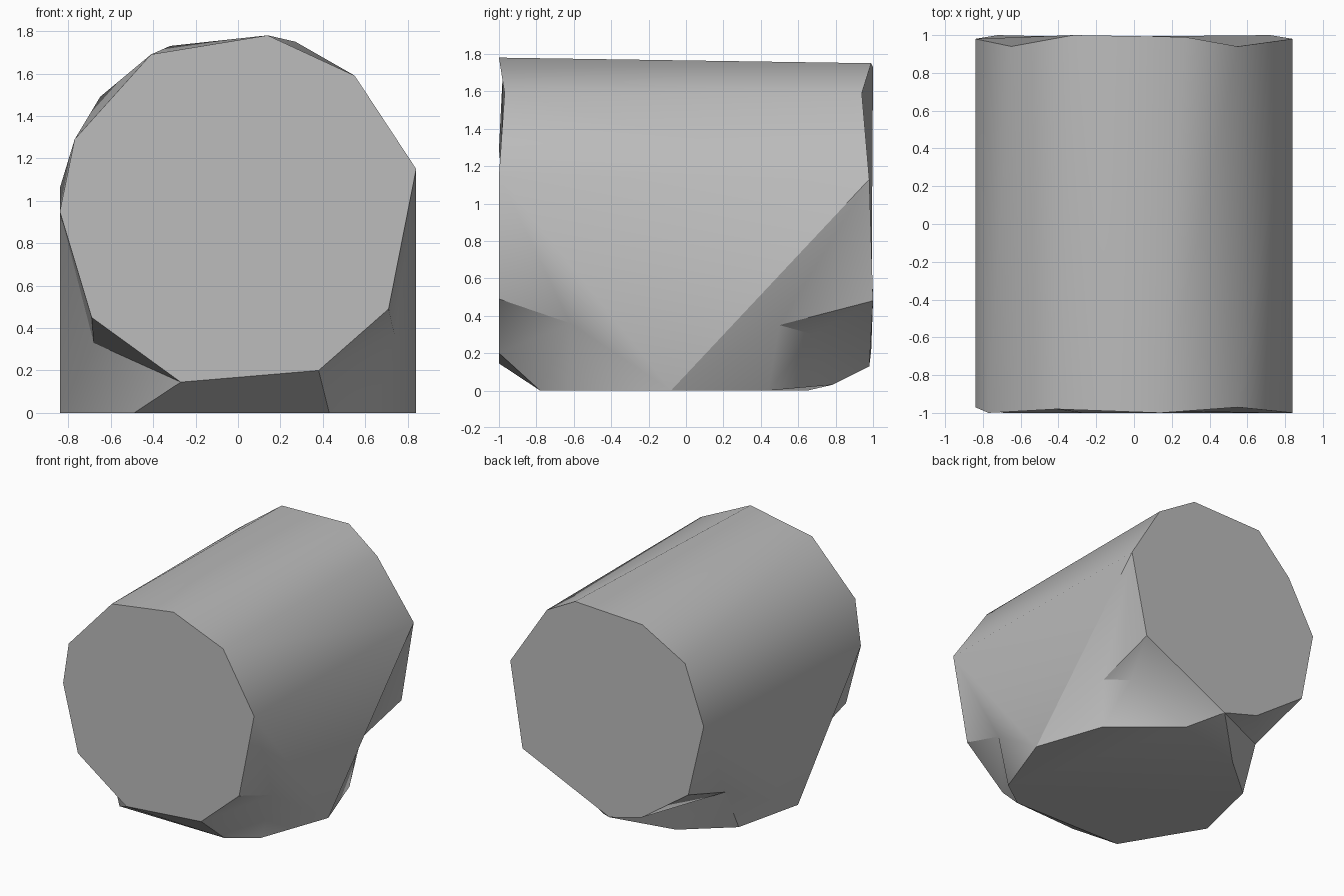
import bpy
import bmesh
import math

if "Cube" in bpy.data.objects:
    bpy.data.objects.remove(bpy.data.objects["Cube"])

# Plain grey
grey = bpy.data.materials.new("plain_grey")
grey.use_nodes = True
color = (0.5, 0.5, 0.5, 1)
grey.diffuse_color = color
grey.node_tree.nodes["Principled BSDF"].inputs["Base Color"].default_value = color

bm = bmesh.new()


def ring(points):
    return [bm.verts.new(p) for p in points]


def face(*verts):
    return bm.faces.new(verts)


def dent(point, path, closed=True):
    """Fan of triangles from a sunken point to the path around it."""
    hub = point if isinstance(point, bmesh.types.BMVert) else bm.verts.new(point)
    ends = path[1:] + path[:1] if closed else path[1:]
    for a, b in zip(path, ends):
        face(hub, a, b)


# Outlines of both ends, from the left side over the top and round underneath
front = ring([(0.84, -1, 1.15), (0.55, -0.97, 1.59), (0.14, -1, 1.78),
              (-0.41, -0.98, 1.69), (-0.77, -1, 1.29), (-0.84, -0.97, 0.95),
              (-0.69, -1, 0.45), (-0.27, -1, 0.145), (0.38, -1, 0.2), (0.71, -1, 0.49)])
back = ring([(0.84, 0.98, 1.13), (0.55, 0.94, 1.59), (0.27, 0.99, 1.75),
             (-0.32, 1, 1.73), (-0.65, 0.94, 1.49), (-0.84, 0.98, 1.06),
             (-0.72, 1, 0.5), (-0.31, 0.99, 0.21), (-0.02, 0.98, 0.13), (0.72, 1, 0.48)])
# Outline of the foot, from the left side round the front
foot = ring([(0.84, -0.08, 0), (0.64, -0.63, 0), (0.43, -0.78, 0),
             (-0.49, -0.77, 0), (-0.84, -0.19, 0), (-0.71, 0.36, 0),
             (-0.37, 0.65, 0), (0.17, 0.78, 0.03), (0.66, 0.44, 0)])
for outline in (front, back, foot):
    face(*outline)

# Rounded top between the ends
for i in range(5):
    f, g, b, c = front[i], front[i + 1], back[i], back[i + 1]
    if i < 2:
        face(f, g, b)
        face(g, c, b)
    else:
        face(f, g, c)
        face(f, c, b)

# Upright sides and slopes under both ends
face(front[0], back[0], foot[0])
face(front[5], back[5], foot[4])
face(front[7], front[8], foot[2], foot[3])
face(back[8], foot[6], foot[7])

# Sunken corners where the foot meets the barrel
dent((0.74, -0.62, 0.36), [front[0], front[9], front[8], foot[2], foot[1], foot[0]])
dent((-0.68, -0.65, 0.33), [front[5], front[6], front[7], foot[3], foot[4]])
dent((-0.7, 0.51, 0.33), [back[5], back[6], back[7], back[8], foot[6], foot[5], foot[4]])
hollow = bm.verts.new((0.6, 0.68, 0.3))
dent((0.7, 0.5, 0.35), [hollow, foot[8], foot[0], back[0], back[9]])
dent(hollow, [back[9], back[8], foot[7], foot[8]], closed=False)

bmesh.ops.recalc_face_normals(bm, faces=bm.faces)
mesh = bpy.data.meshes.new("pipe_tee")
bm.to_mesh(mesh)
bm.free()
mesh.materials.append(grey)
tee = bpy.data.objects.new("pipe_tee", mesh)
bpy.context.collection.objects.link(tee)
bpy.context.view_layer.objects.active = tee
tee.select_set(True)
bpy.ops.object.shade_smooth_by_angle(angle=math.radians(35))
